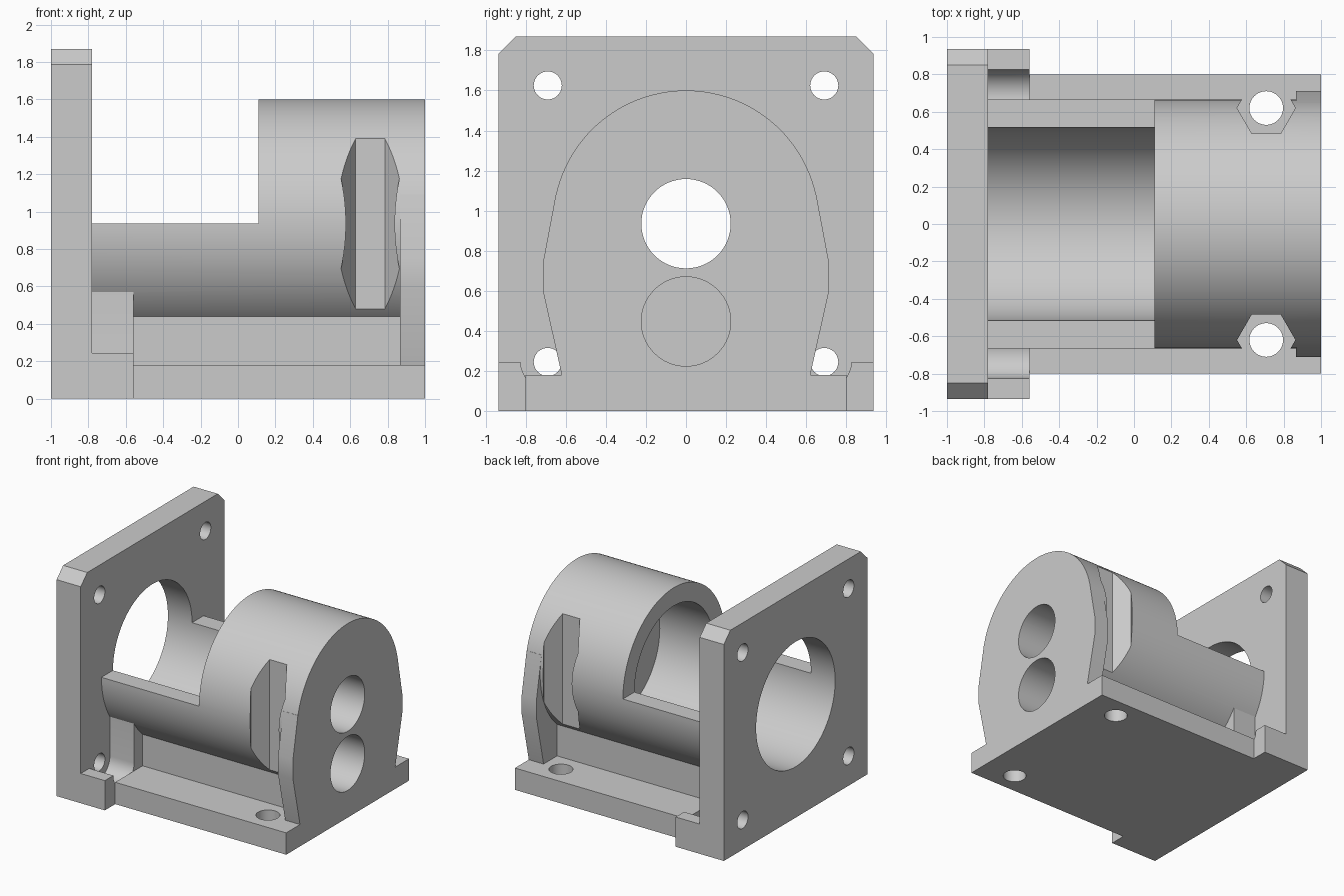
import bpy, bmesh
from math import cos, sin, pi, radians

cube = bpy.data.objects.get("Cube")
if cube:
    bpy.data.objects.remove(cube, do_unlink=True)

grey = bpy.data.materials.new("light_grey")
grey.use_nodes = True
colour = (0.6, 0.6, 0.6, 1)
grey.diffuse_color = colour
grey.node_tree.nodes["Principled BSDF"].inputs["Base Color"].default_value = colour


def prism(name, outline, start, end, axis="x"):
    """Extrude a closed outline: (y, z) along x, or (x, y) along z."""
    bm = bmesh.new()
    place = (lambda p, t: (t, *p)) if axis == "x" else (lambda p, t: (*p, t))
    low = [bm.verts.new(place(p, start)) for p in outline]
    high = [bm.verts.new(place(p, end)) for p in outline]
    bm.faces.new(low[::-1])
    bm.faces.new(high)
    for i in range(len(low)):
        j = (i + 1) % len(low)
        bm.faces.new((low[i], low[j], high[j], high[i]))
    bmesh.ops.recalc_face_normals(bm, faces=bm.faces)
    mesh = bpy.data.meshes.new(name)
    bm.to_mesh(mesh)
    bm.free()
    mesh.materials.append(grey)
    obj = bpy.data.objects.new(name, mesh)
    bpy.context.collection.objects.link(obj)
    return obj


def circle(u, v, r, n=64):
    return [(u + r * cos(2 * pi * i / n), v + r * sin(2 * pi * i / n)) for i in range(n)]


def mirrored(half):
    return half + [(-y, z) for y, z in reversed(half)]


def rect(y, low, high):
    return mirrored([(y, low), (y, high)])


def combine(target, tool, operation):
    mod = target.modifiers.new(operation.lower(), "BOOLEAN")
    mod.operation, mod.object, mod.solver = operation, tool, "EXACT"
    bpy.context.view_layer.objects.active = target
    bpy.ops.object.modifier_apply(modifier=mod.name)
    bpy.data.objects.remove(tool, do_unlink=True)


AXIS = 0.935   # height of the bore axis
PLATE = -0.78  # inner face of the mounting plate
STEP = -0.56   # end of the gussets

# Half-round barrel, full height only at the far end
barrel = prism("barrel", circle(0, AXIS, 0.665, 128), -0.9, 1)
combine(barrel, prism("upper_opening", rect(0.8, AXIS, 1.8), -1.2, 0.11), "DIFFERENCE")

# Mounting plate with clipped top corners
body = prism("bearing_mount", mirrored([(0.935, 0), (0.935, 1.785), (0.85, 1.87)]), -1, PLATE)

# Gussets with rounded screw pockets
pocket = [(0.69 + 0.135 * cos(a), 0.245 + 0.135 * sin(a))
          for a in [-pi * i / 16 for i in range(17)]]
gusset = [(0.935, 0), (0.935, 0.245)] + pocket + [(0.555, 0.6)]

# Base, central web and the flared end wall
end_wall = [(0.6, 0.1), (0.62, 0.18), (0.712, 0.59), (0.712, 0.75), (0.648, 1.09)]
for part in (
    prism("gussets", mirrored(gusset), -0.9, STEP),
    prism("base", rect(0.8, 0, 0.18), STEP, 1),
    prism("web", rect(0.444, 0.1, 0.6), -0.9, 0.95),
    barrel,
    prism("end_wall", mirrored(end_wall), 0.865, 1),
):
    combine(body, part, "UNION")

# Main bore, shaft hole and blind lower hole
cutters = [
    prism("bore", circle(0, AXIS, 0.515, 128), -1.2, 0.6),
    prism("shaft_hole", circle(0, AXIS, 0.223), 0.5, 1.2),
    prism("lower_hole", circle(0, 0.447, 0.223), 0.7, 1.2),
]
# Corner screw holes, base holes and vertical hexagonal nut channels
for side in (-1, 1):
    for z in (0.245, 1.625):
        cutters.append(prism("plate_hole", circle(side * 0.69, z, 0.07, 40), -1.2, PLATE + 0.01))
    cutters.append(prism("base_hole", circle(0.707, side * 0.62, 0.09, 40), -0.2, 0.3, "z"))
    cutters.append(prism("nut_channel", circle(0.707, side * 0.62, 0.156, 6), 0.18, 1.8, "z"))
for cutter in cutters:
    combine(body, cutter, "DIFFERENCE")

# Smooth round surfaces, crisp edges
bpy.ops.object.select_all(action="DESELECT")
body.select_set(True)
bpy.context.view_layer.objects.active = body
bpy.ops.object.shade_smooth_by_angle(angle=radians(25))
